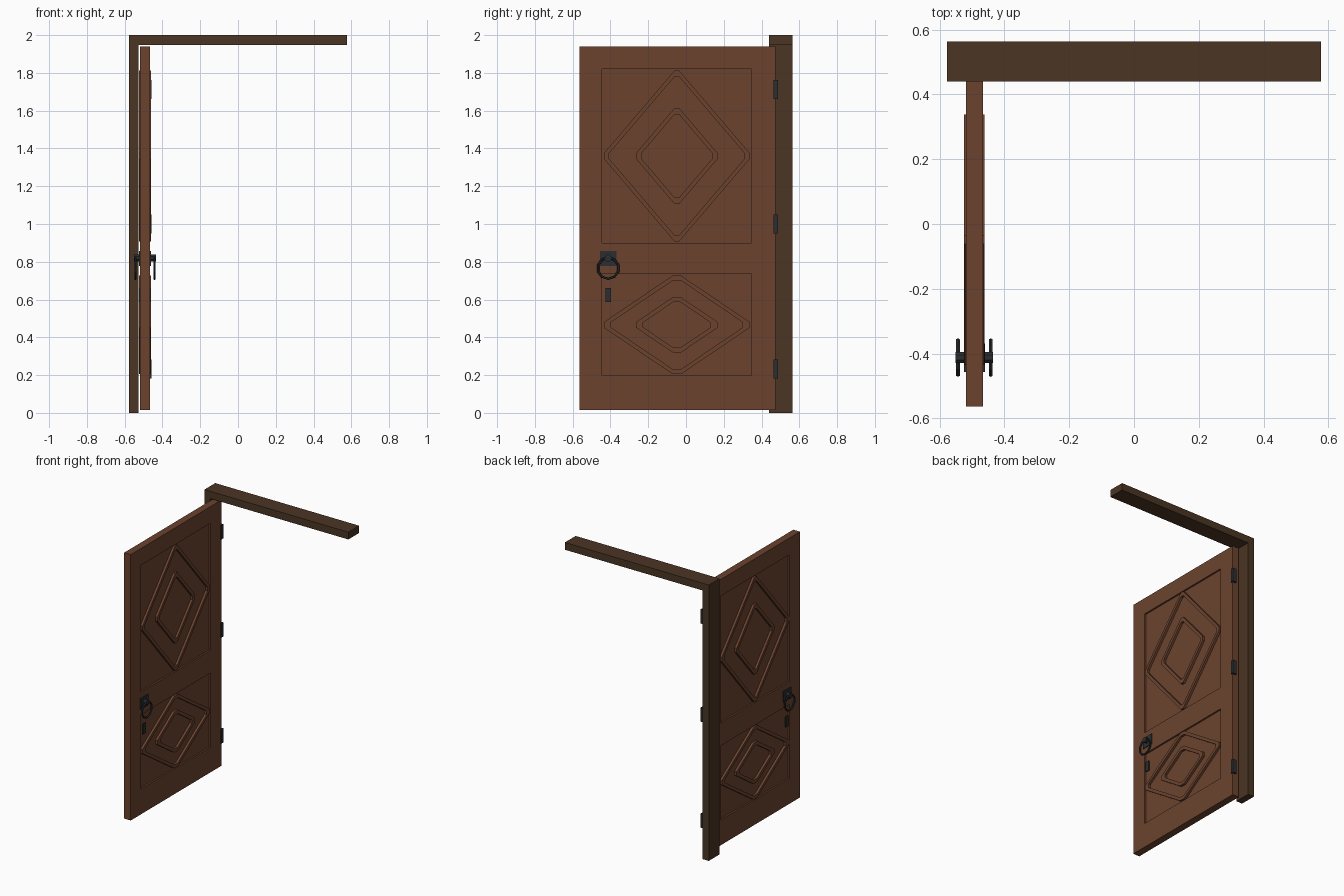
import bpy, bmesh, math
from mathutils import Vector, Matrix

if "Cube" in bpy.data.objects:
    bpy.data.objects.remove(bpy.data.objects["Cube"], do_unlink=True)


def make_material(name, rgb):
    m = bpy.data.materials.new(name)
    m.use_nodes = True
    m.diffuse_color = (*rgb, 1)
    bsdf = m.node_tree.nodes["Principled BSDF"]
    bsdf.inputs["Base Color"].default_value = (*rgb, 1)
    bsdf.inputs["Roughness"].default_value = 0.8
    return m


door_wood = make_material("door_wood", (0.147, 0.055, 0.027))
frame_wood = make_material("frame_wood", (0.069, 0.035, 0.017))
iron = make_material("dark_iron", (0.024, 0.027, 0.030))


def finish(name, bm, mat):
    bmesh.ops.recalc_face_normals(bm, faces=bm.faces)
    me = bpy.data.meshes.new(name)
    bm.to_mesh(me)
    bm.free()
    me.materials.append(mat)
    ob = bpy.data.objects.new(name, me)
    bpy.context.collection.objects.link(ob)
    return ob


def box_bmesh(lo, hi):
    lo, hi = Vector(lo), Vector(hi)
    bm = bmesh.new()
    bmesh.ops.create_cube(bm, size=1)
    bmesh.ops.scale(bm, vec=hi - lo, verts=bm.verts)
    bmesh.ops.translate(bm, vec=(lo + hi) / 2, verts=bm.verts)
    return bm


def box(name, lo, hi, mat):
    return finish(name, box_bmesh(lo, hi), mat)


# Door frame: one post and the lintel
box("frame_post", (-0.577, 0.44, 0), (-0.527, 0.563, 1.947), frame_wood)
box("frame_lintel", (-0.577, 0.44, 1.947), (0.577, 0.563, 2), frame_wood)

# Door leaf with panels sunk into both faces
X0, X1, DEPTH = -0.519, -0.466, 0.012
PANEL_Y = (-0.445, 0.348)
PANELS = {"upper": (0.90, 1.82), "lower": (0.197, 0.735)}
bm = box_bmesh((X0, -0.563, 0.014), (X1, 0.474, 1.941))
cuts = [((0, y, 0), (0, 1, 0)) for y in PANEL_Y]
cuts += [((0, 0, z), (0, 0, 1)) for span in PANELS.values() for z in span]
for co, no in cuts:
    bmesh.ops.bisect_plane(bm, geom=bm.verts[:] + bm.edges[:] + bm.faces[:],
                           plane_co=co, plane_no=no)
bm.normal_update()
sunk = []
for f in bm.faces:
    c = f.calc_center_median()
    in_panel = any(a < c.z < b for a, b in PANELS.values())
    if abs(f.normal.x) > 0.9 and PANEL_Y[0] < c.y < PANEL_Y[1] and in_panel:
        sunk.append(f)
for f in bmesh.ops.extrude_discrete_faces(bm, faces=sunk)["faces"]:
    bmesh.ops.translate(bm, vec=f.normal * -DEPTH, verts=f.verts)
finish("door_leaf", bm, door_wood)


# Diamond mouldings with clipped corners
def diamond(w, h, clip):
    k = clip * w / h
    return [(w, -clip), (w, clip), (k, h), (-k, h),
            (-w, clip), (-w, -clip), (-k, -h), (k, -h)]


def diamond_ring(name, cy, cz, w, h, x0, x1):
    bar = 0.021
    shrink = 1 - bar * math.hypot(w, h) / (w * h)
    bm = bmesh.new()
    loops = []
    for x, s in ((x0, 1), (x1, 1), (x1, shrink), (x0, shrink)):
        loops.append([bm.verts.new((x, cy + y * s, cz + z * s))
                      for y, z in diamond(w, h, 0.015)])
    for a, b in zip(loops, loops[1:] + loops[:1]):
        for i in range(8):
            j = (i + 1) % 8
            bm.faces.new((a[i], a[j], b[j], b[i]))
    finish(name, bm, door_wood)


PROUD = 0.005
SIDES = {"left": (X1, 1), "right": (X0, -1)}
mid_y = sum(PANEL_Y) / 2
for side, (face, d) in SIDES.items():
    for panel, span in PANELS.items():
        mid_z = sum(span) / 2
        half = (span[1] - span[0]) / 2 - 0.008
        for size, w, ratio in (("outer", 0.386, 1), ("inner", 0.216, 0.56)):
            diamond_ring(f"{panel}_{size}_diamond_{side}", mid_y, mid_z, w,
                         half * ratio, face - d * DEPTH, face + d * PROUD)

# Hinges on the opening edge
for i, z in enumerate((0.232, 1.0, 1.712)):
    box(f"hinge_{i + 1}", (-0.49, 0.464, z - 0.051),
        (-0.458, 0.488, z + 0.051), iron)

# Pull rings, their plates and bosses, and keyhole plates on both faces
HY = -0.412
for side, (face, d) in SIDES.items():
    def plate(name, half_y, z0, z1, out):
        xs = sorted((face - d * 0.002, face + d * out))
        box(f"{name}_{side}", (xs[0], HY - half_y, z0),
            (xs[1], HY + half_y, z1), iron)

    plate("handle_plate", 0.044, 0.778, 0.857, 0.006)
    plate("keyhole_plate", 0.015, 0.587, 0.661, 0.005)

    bm = bmesh.new()
    bmesh.ops.create_cone(
        bm, cap_ends=True, segments=8, radius1=0.019, radius2=0.019, depth=0.031,
        matrix=Matrix.Translation((face + d * 0.0155, HY, 0.82))
        @ Matrix.Rotation(math.pi / 2, 4, "Y") @ Matrix.Rotation(math.pi / 8, 4, "Z"))
    finish(f"handle_boss_{side}", bm, iron)

    bpy.ops.mesh.primitive_torus_add(
        major_segments=10, minor_segments=6, major_radius=0.056, minor_radius=0.0065,
        location=(face + d * 0.024, HY, 0.766), rotation=(0, math.pi / 2, 0))
    ring = bpy.context.object
    ring.name = f"pull_ring_{side}"
    ring.data.materials.append(iron)
